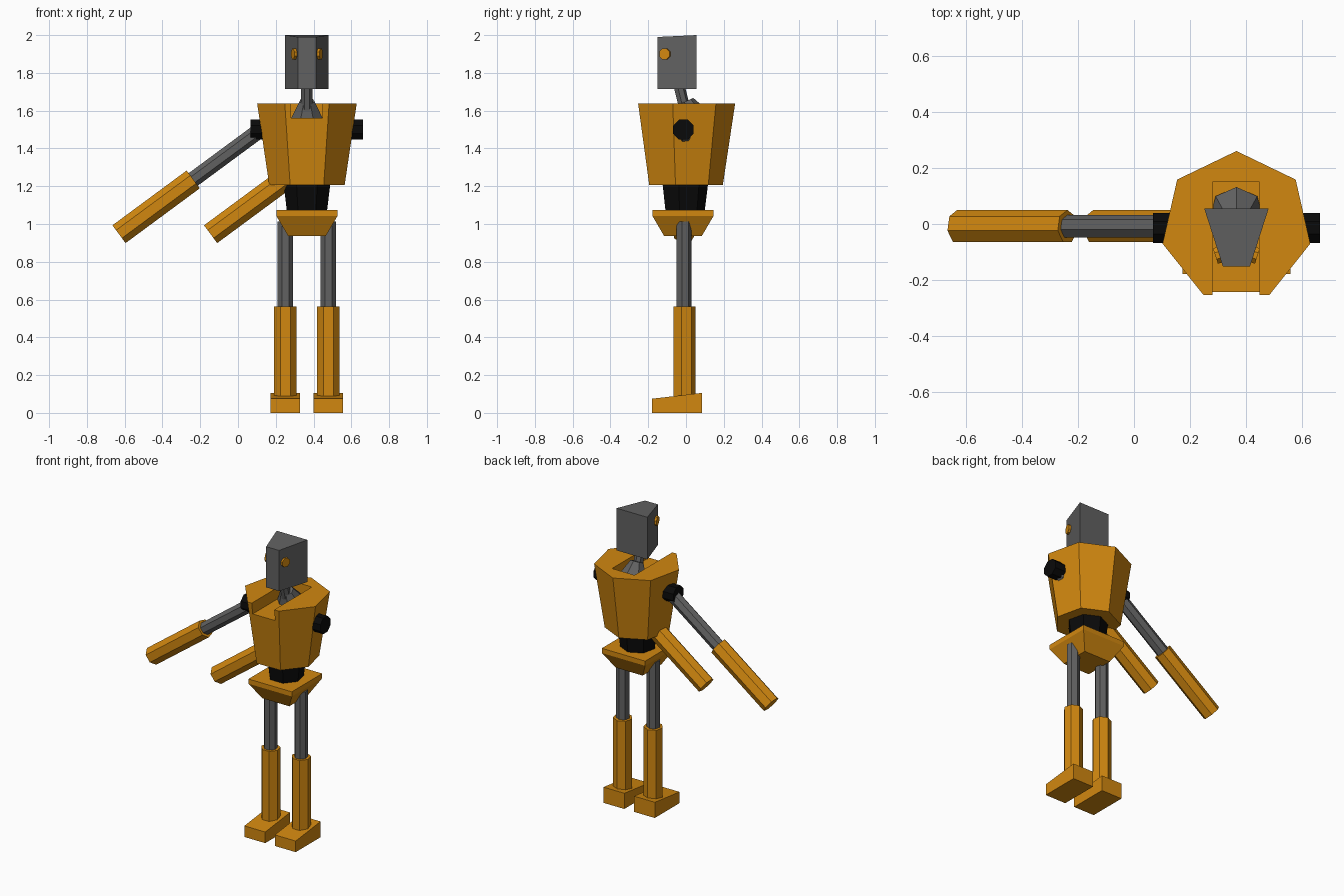
import bpy, bmesh, math
from mathutils import Vector

if "Cube" in bpy.data.objects:
    bpy.data.objects.remove(bpy.data.objects["Cube"])

CX, CY = 0.365, -0.01   # body axis


def material(name, rgb):
    m = bpy.data.materials.new(name)
    m.diffuse_color = (*rgb, 1)
    m.use_nodes = True
    m.node_tree.nodes["Principled BSDF"].inputs["Base Color"].default_value = m.diffuse_color
    return m


ORANGE = material("orange_paint", (0.64, 0.245, 0.005))
GREY = material("grey_metal", (0.12, 0.12, 0.12))
BLACK = material("black_rubber", (0.003, 0.003, 0.003))


def loft(name, rings, mat):
    """Closed solid through rings of equal point count."""
    bm = bmesh.new()
    loops = [[bm.verts.new(p) for p in ring] for ring in rings]
    n = len(loops[0])
    for a, b in zip(loops, loops[1:]):
        for i in range(n):
            j = (i + 1) % n
            bm.faces.new((a[i], a[j], b[j], b[i]))
    bm.faces.new(loops[0][::-1])
    bm.faces.new(loops[-1])
    bmesh.ops.recalc_face_normals(bm, faces=bm.faces)
    me = bpy.data.meshes.new(name)
    bm.to_mesh(me)
    bm.free()
    me.materials.append(mat)
    ob = bpy.data.objects.new(name, me)
    bpy.context.collection.objects.link(ob)
    return ob


def tube(name, p, q, r1, r2, mat, sides=7, turn=0.0):
    """Faceted rod or frustum, first corner towards the back."""
    p, q = Vector(p), Vector(q)
    d = (q - p).normalized()
    u = Vector((0, 1, 0))
    u = (u - d * u.dot(d)).normalized()
    v = d.cross(u)
    angles = [turn + 2 * math.pi * i / sides for i in range(sides)]
    rings = [[c + (u * math.cos(a) + v * math.sin(a)) * r for a in angles]
             for c, r in ((p, r1), (q, r2))]
    return loft(name, rings, mat)


def rect(x0, x1, y0, y1, z_front, z_back):
    return [(x0, y0, z_front), (x1, y0, z_front), (x1, y1, z_back), (x0, y1, z_back)]


# Torso with an open notch at the neck
torso = tube("torso", (CX, CY, 1.207), (CX, CY, 1.637), 0.205, 0.27, ORANGE)
cutter = loft("neck_notch_cutter", [rect(0.28, 0.448, -0.4, 0.15, z, z) for z in (1.56, 1.8)], ORANGE)
mod = torso.modifiers.new("neck_notch", "BOOLEAN")
mod.operation = "DIFFERENCE"
mod.solver = "EXACT"
mod.object = cutter
bpy.context.view_layer.objects.active = torso
bpy.ops.object.modifier_apply(modifier=mod.name)
bpy.data.objects.remove(cutter)

# Neck: leaning cone collar and rod
tube("neck_collar", (CX, 0.045, 1.55), (CX, 0.0, 1.65), 0.095, 0.042, GREY)
tube("neck", (CX, -0.005, 1.6), (CX, -0.045, 1.76), 0.031, 0.031, GREY)

# Head: wedge narrowing to the front, top sloping slightly
head = [(CX - 0.048, -0.152), (CX + 0.048, -0.152), (CX + 0.115, 0.056), (CX - 0.115, 0.056)]
loft("head", [[(x, y, 1.715) for x, y in head],
              [(x, y, 1.99 if y < 0 else 2.0) for x, y in head]], GREY)

# Waist and pelvis
tube("waist", (CX, CY, 1.06), (CX, CY, 1.215), 0.108, 0.127, BLACK)
loft("pelvis", [rect(CX - h, CX + h, -0.016 - h, -0.016 + h, z, z)
                for h, z in ((0.1, 0.937), (0.162, 1.043), (0.162, 1.075))], ORANGE)

for side, s in (("left", -1), ("right", 1)):
    # Eyes on the slanted head sides
    eye = Vector((CX + s * 0.0615, -0.11, 1.9))
    n = Vector((s * 0.952, -0.306, 0))
    tube(side + "_eye", eye - n * 0.01, eye + n * 0.014, 0.031, 0.031, ORANGE, 8, math.pi / 8)

    # Shoulder joints
    tube(side + "_shoulder", (CX + s * 0.18, -0.014, 1.5), (CX + s * 0.298, -0.014, 1.5),
         0.058, 0.058, BLACK, 8, math.pi / 8)

    # Arms, both reaching the same way
    dx = 0 if s < 0 else 0.485
    elbow = (-0.237 + dx, CY, 1.236)
    tube(side + "_upper_arm", (0.11 + dx, CY, 1.492), elbow, 0.042, 0.042, GREY)
    tube(side + "_forearm", (-0.63 + dx, CY, 0.946), elbow, 0.06, 0.06, ORANGE)

    # Legs and wedge feet
    x = CX + s * 0.114
    tube(side + "_thigh", (x, -0.012, 0.54), (x, -0.012, 1.012), 0.042, 0.042, GREY)
    tube(side + "_shin", (x, CY, 0.06), (x, CY, 0.562), 0.061, 0.061, ORANGE)
    loft(side + "_foot", [rect(x - 0.078, x + 0.078, -0.179, 0.086, 0, 0),
                          rect(x - 0.078, x + 0.078, -0.179, 0.086, 0.075, 0.106)], ORANGE)
